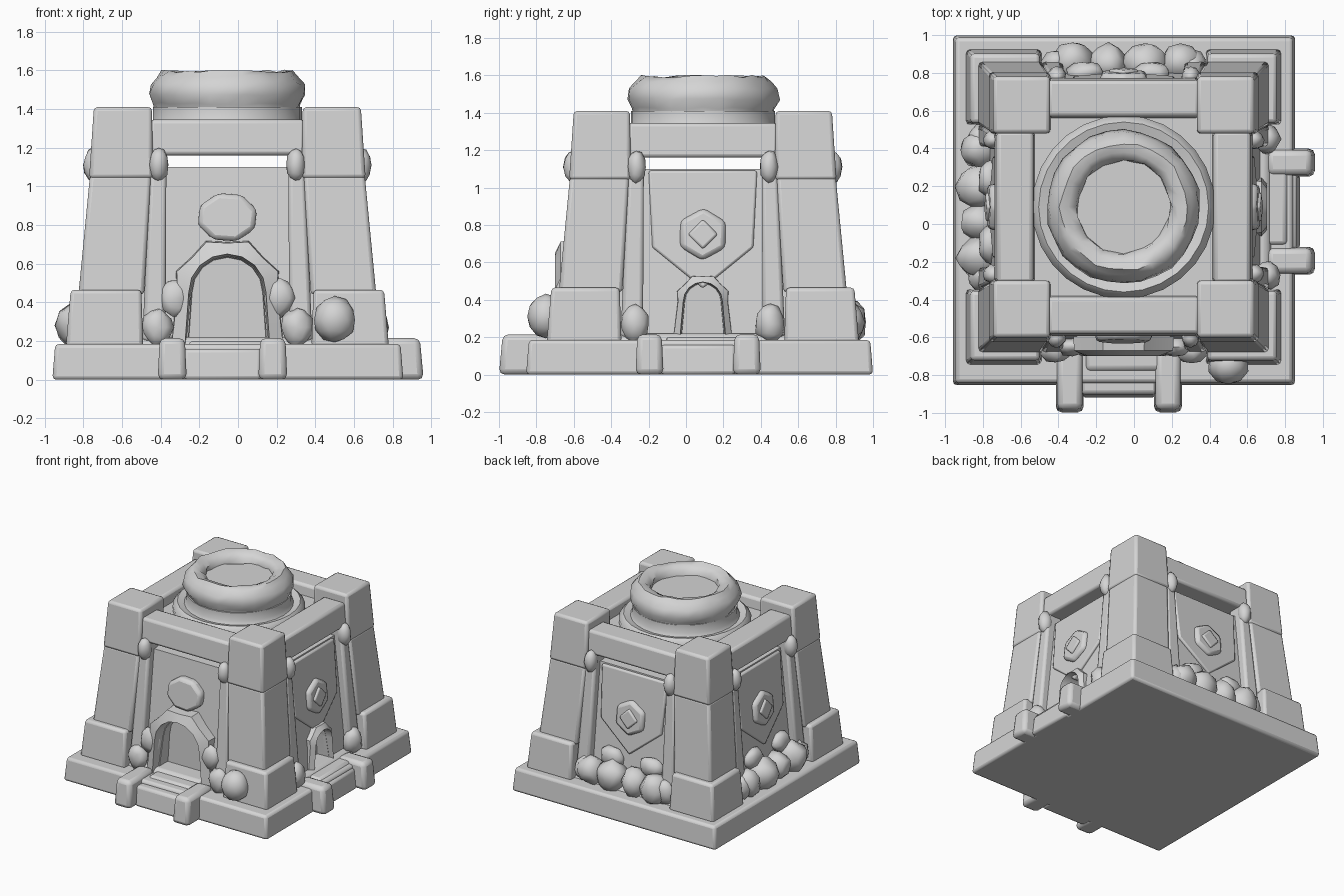
import bpy, bmesh, math, random
from mathutils import Matrix, Vector

random.seed(4)
cube = bpy.data.objects.get("Cube")
if cube:
    bpy.data.objects.remove(cube, do_unlink=True)

stone = bpy.data.materials.new("grey_stone")
stone.use_nodes = True
GREY = (0.66, 0.66, 0.66, 1)
stone.diffuse_color = GREY
stone.node_tree.nodes["Principled BSDF"].inputs["Base Color"].default_value = GREY

CENTRE = Matrix.Translation((-0.055, 0.09, 0))
SIDES = {"front": 0, "left": 90, "back": 180, "right": 270}


def finish(name, bm, turn=0, bevel=0, angle=40):
    """Turn about the tower axis, shade and link a part."""
    bmesh.ops.recalc_face_normals(bm, faces=bm.faces)
    bm.transform(CENTRE @ Matrix.Rotation(math.radians(turn), 4, "Z"))
    mesh = bpy.data.meshes.new(name)
    bm.to_mesh(mesh)
    bm.free()
    mesh.materials.append(stone)
    mesh.polygons.foreach_set("use_smooth", [True] * len(mesh.polygons))
    mesh.set_sharp_from_angle(angle=math.radians(angle))
    obj = bpy.data.objects.new(name, mesh)
    bpy.context.collection.objects.link(obj)
    if bevel:
        mod = obj.modifiers.new("worn_edges", "BEVEL")
        mod.width = bevel
        mod.segments = 2
    return obj


def bridge(bm, a, b):
    """Join two closed loops of equal length."""
    for i in range(len(a)):
        j = (i + 1) % len(a)
        bm.faces.new((a[i], a[j], b[j], b[i]))


def prism(name, low, high, turn=0, bevel=0.0):
    """Solid between two matching outlines."""
    bm = bmesh.new()
    a, b = ([bm.verts.new(p) for p in loop] for loop in (low, high))
    bm.faces.new(a[::-1])
    bm.faces.new(b)
    bridge(bm, a, b)
    return finish(name, bm, turn, bevel)


def block(name, low, high, z0, z1, turn=0, bevel=0.02):
    """Tapered block; low and high are (x0, x1, y0, y1) rectangles."""
    loops = [[(x0, y0, z), (x1, y0, z), (x1, y1, z), (x0, y1, z)]
             for (x0, x1, y0, y1), z in ((low, z0), (high, z1))]
    return prism(name, *loops, turn, bevel)


def square(half):
    return (-half, half, -half, half)


def corner(inner, outer):
    return (-outer, -inner, -outer, -inner)


def wall_depth(z):
    """Distance of the sloping wall from the axis."""
    return 0.745 - 0.105 * z


def plate(name, outline, out, turn, bevel=0.012):
    """Panel of (u, z) points following the slope of the wall."""
    front = [(u, -wall_depth(z) - out, z) for u, z in outline]
    back = [(u, -wall_depth(z) + 0.04, z) for u, z in outline]
    return prism(name, front, back, turn, bevel)


def polygon(cz, width, height, sides, spin=0.0):
    return [(width * math.cos(spin + math.tau * i / sides),
             cz + height * math.sin(spin + math.tau * i / sides)) for i in range(sides)]


def arch_line(half, spring, lump=0.0, steps=8):
    """Door outline from one foot over the top to the other."""
    line = [(half + 0.02, 0.17)]
    for i in range(steps + 1):
        t, r = math.pi * i / steps, half * (1 - lump * (-1) ** i)
        line.append((r * math.cos(t), spring + r * math.sin(t)))
    return line + [(-half - 0.02, 0.17)]


def doorway(side, half, spring, thick, out, turn):
    """Stone surround with a recess cut into the core behind it."""
    bm = bmesh.new()
    section = ((half, 0.6, 0), (half + thick, 0.6, 0.05),
               (half + thick * 0.9, out - 0.03, 0.05), (half + thick * 0.2, out, 0))
    lines = [[bm.verts.new((u, -d, z)) for u, z in arch_line(r, spring, lump)]
             for r, d, lump in section]
    rows = list(zip(*lines))
    for a, b in zip(rows, rows[1:]):
        bridge(bm, a, b)
    bm.faces.new(rows[0])
    bm.faces.new(rows[-1][::-1])
    finish(side + "_door_surround", bm, turn)
    line = arch_line(half + 0.005, spring)
    cutter = prism(side + "_door_cutter", [(u, -0.9, z) for u, z in line],
                   [(u, -0.62, z) for u, z in line], turn)
    cutter.data.shade_flat()
    cutter.hide_render = True
    cutter.hide_set(True)
    cut = wall.modifiers.new(side + "_door_recess", "BOOLEAN")
    cut.operation = "DIFFERENCE"
    cut.object = cutter


def rock(name, pos, size, turn, rough=0.12):
    bm = bmesh.new()
    bmesh.ops.create_icosphere(bm, subdivisions=2, radius=1)
    for v in bm.verts:
        v.co *= 1 + random.uniform(-rough, rough)
        v.co = Vector(pos) + Vector([c * s for c, s in zip(v.co, size)])
    return finish(name, bm, turn, angle=60)


def lathe(name, profile, segments=28, rough=0.0):
    bm = bmesh.new()
    rings = []
    for r, z in profile:
        ring = []
        for i in range(segments):
            t = math.tau * i / segments
            q = r + random.uniform(-rough, rough)
            ring.append(bm.verts.new((q * math.cos(t), q * math.sin(t),
                                      z + random.uniform(-rough, rough))))
        rings.append(ring)
    for a, b in zip(rings, rings[1:]):
        bridge(bm, a, b)
    bm.faces.new(rings[0][::-1])
    bm.faces.new(rings[-1])
    return finish(name, bm, angle=50)


# Stepped foundation and sloping core
block("plinth", (-0.905, 0.91, -0.945, 0.91), (-0.89, 0.895, -0.93, 0.895), 0, 0.185)
block("skirting", square(0.79), square(0.76), 0.17, 0.22)
wall = block("wall_core", square(wall_depth(0.2)), square(wall_depth(1.1)), 0.2, 1.1, bevel=0)
wall.data.shade_flat()

# Four corner towers
for side, turn in SIDES.items():
    block(side + "_corner_foot", corner(0.435, 0.835), corner(0.445, 0.81), 0.17, 0.465, turn)
    block(side + "_corner_pillar", corner(0.43, 0.77), corner(0.395, 0.71), 0.44, 1.06, turn)
    block(side + "_corner_cap", corner(0.385, 0.715), corner(0.39, 0.69), 1.04, 1.41, turn)

# Beams, leaning posts and lashings on each side
for side, turn in SIDES.items():
    block(side + "_beam", (-0.4, 0.4, -0.685, -0.46), (-0.4, 0.4, -0.67, -0.48), 1.16, 1.345, turn)
    for s in (-1, 1):
        foot, top = s * 0.38, s * 0.355
        block(side + "_post", (foot - 0.06, foot + 0.06, -0.78, -0.62),
              (top - 0.04, top + 0.04, -0.69, -0.56), 0.2, 1.18, turn)
        rock(side + "_lashing", (top, -0.69, 1.11), (0.05, 0.055, 0.09), turn, 0.06)
        rock(side + "_post_foot", (s * 0.36, -0.76, 0.27), (0.08, 0.07, 0.1), turn)

# Crest over the main door, pointed banners with crests elsewhere
plate("front_crest", polygon(0.84, 0.16, 0.13, 8, 0.3), 0.055, 0, 0.025)
for side in ("left", "back", "right"):
    turn = SIDES[side]
    plate(side + "_banner", [(-0.29, 1.09), (-0.27, 0.68), (0, 0.46), (0.27, 0.68), (0.29, 1.09)],
          0.02, turn)
    plate(side + "_crest", polygon(0.75, 0.14, 0.14, 6, 0.5), 0.05, turn, 0.025)
    plate(side + "_crest_boss", polygon(0.75, 0.08, 0.08, 4), 0.065, turn)

# Recessed doors with stoops
doorway("front", 0.18, 0.45, 0.1, 0.79, 0)
doorway("left", 0.095, 0.39, 0.05, 0.76, 90)
for side, turn, reach, shift in (("front", 0, 1.09, -0.025), ("left", 90, 1.015, -0.025)):
    block(side + "_door_step", (shift - 0.2, shift + 0.2, -reach + 0.08, -0.75),
          (shift - 0.2, shift + 0.2, -reach + 0.1, -0.75), 0, 0.16, turn)
    block(side + "_threshold", (-0.2, 0.2, -0.88, -0.68), (-0.2, 0.2, -0.86, -0.68), 0.15, 0.2, turn)
    for s in (-1, 1):
        u = shift + s * 0.26
        block(side + "_stoop_cheek", (u - 0.075, u + 0.075, -reach, -0.76),
              (u - 0.065, u + 0.065, -reach + 0.02, -0.76), 0, 0.215, turn, 0.03)

# Boulders heaped along the base
rock("front_round_boulder", (0.555, -0.84, 0.31), (0.11, 0.1, 0.12), 0, 0.04)
for s in (-1, 1):
    rock("front_door_boulder", (s * 0.27, -0.74, 0.42), (0.08, 0.05, 0.1), 0)
for side in ("back", "right"):
    for i, u in enumerate((-0.3, -0.11, 0.08, 0.27)):
        r = 0.115 if i % 2 else 0.1
        rock(side + "_boulder", (u, -0.765, 0.28), (r, r, r * 1.1), SIDES[side])
    for u in (-0.15, 0.2):
        rock(side + "_upper_boulder", (u, -0.71, 0.41), (0.1, 0.06, 0.08), SIDES[side])

# Roof with sloping collar and rough stone ring
block("roof_slab", square(0.52), square(0.52), 1.19, 1.26, bevel=0)
lathe("roof_collar", [(0.48, 1.22), (0.485, 1.3), (0.45, 1.335), (0.4, 1.32), (0.385, 1.345), (0.385, 1.41)])
lathe("roof_ring", [(0.375, 1.395), (0.38, 1.425), (0.408, 1.475), (0.395, 1.53), (0.36, 1.57),
                    (0.335, 1.595), (0.29, 1.585), (0.25, 1.56), (0.245, 1.52)], rough=0.008)
